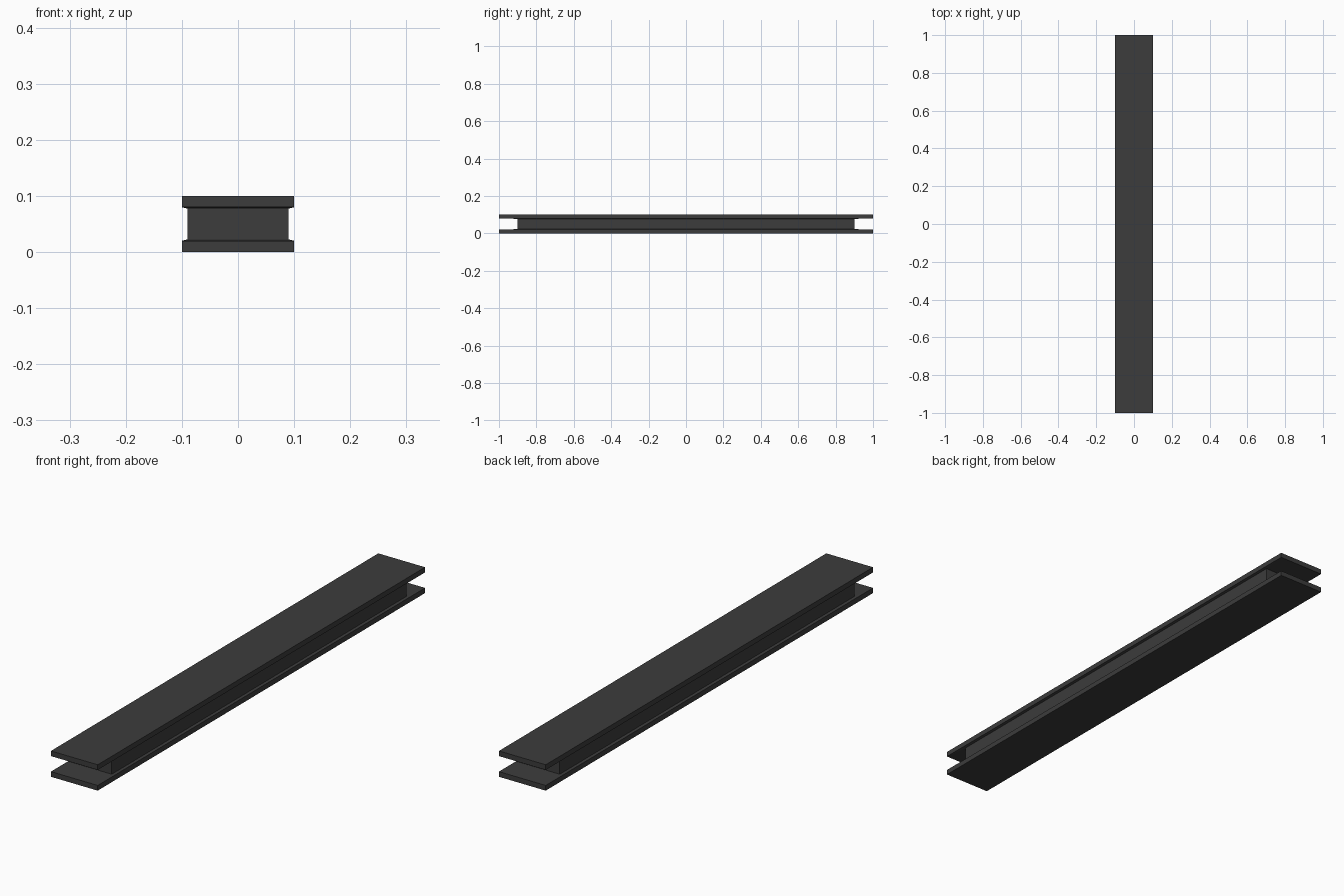
import bpy, bmesh

if "Cube" in bpy.data.objects:
    bpy.data.objects.remove(bpy.data.objects["Cube"])

mat = bpy.data.materials.new("dark_grey")
mat.diffuse_color = (0.045, 0.045, 0.045, 1)
mat.use_nodes = True
mat.node_tree.nodes["Principled BSDF"].inputs["Base Color"].default_value = mat.diffuse_color

# Rectangular rings (scale, height): bottom plate, recessed core, top plate
profile = [(1, 0), (1, 0.02), (0.9, 0.0225), (0.9, 0.0775), (1, 0.08), (1, 0.1)]
bm = bmesh.new()
rings = [[bm.verts.new((x * 0.1 * s, y * s, z))
          for x, y in ((-1, -1), (1, -1), (1, 1), (-1, 1))] for s, z in profile]
for lower, upper in zip(rings, rings[1:]):
    for i in range(4):
        j = (i + 1) % 4
        bm.faces.new((lower[i], lower[j], upper[j], upper[i]))
bm.faces.new(rings[0][::-1])
bm.faces.new(rings[-1])

# Grooved beam
mesh = bpy.data.meshes.new("grooved_beam")
bm.to_mesh(mesh)
bm.free()
mesh.materials.append(mat)
bpy.context.collection.objects.link(bpy.data.objects.new("grooved_beam", mesh))
